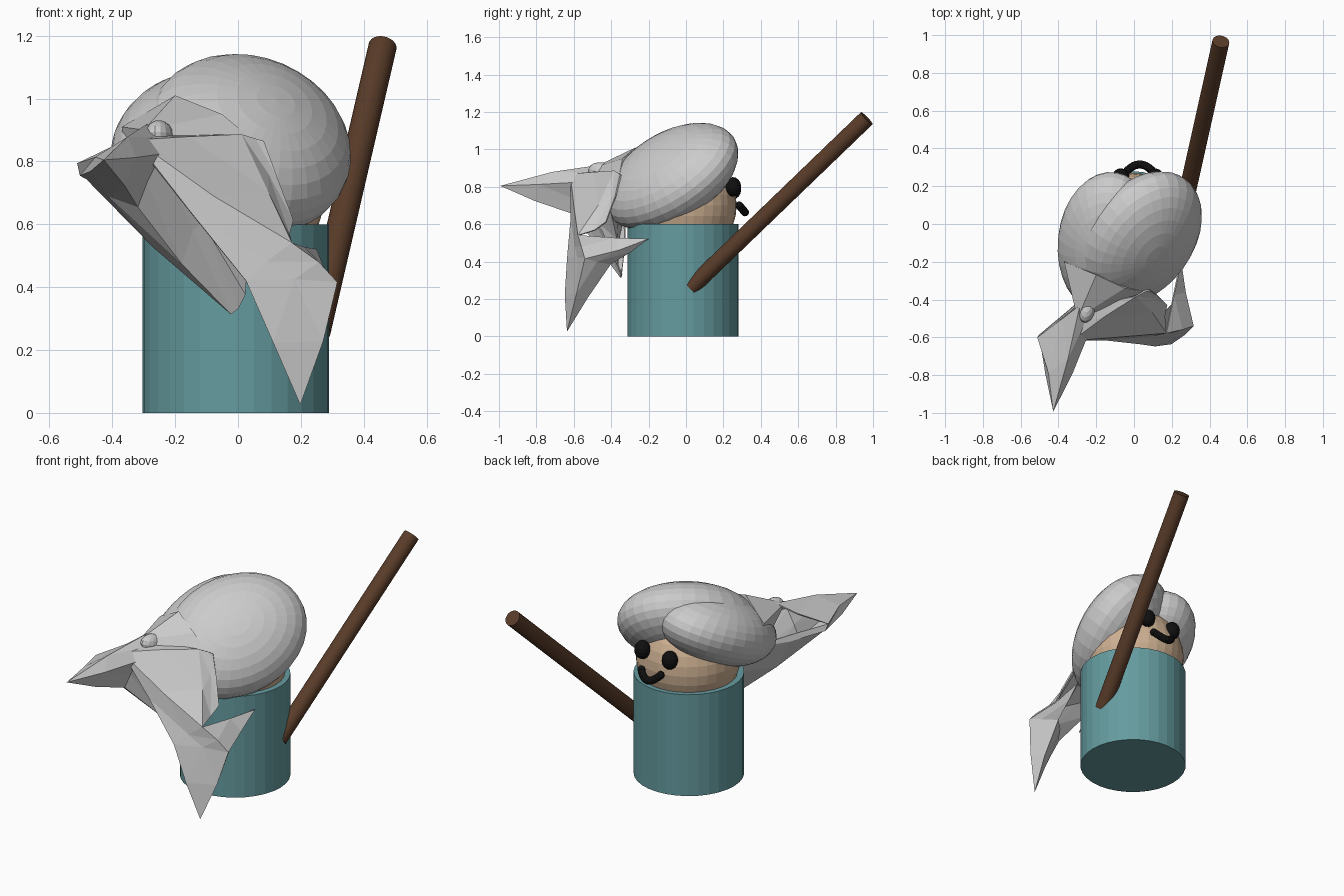
import bpy, bmesh, random
from mathutils import Vector, Matrix

if "Cube" in bpy.data.objects:
    bpy.data.objects.remove(bpy.data.objects["Cube"])

random.seed(4)


def material(name, rgb):
    m = bpy.data.materials.new(name)
    m.diffuse_color = (*rgb, 1)
    m.use_nodes = True
    m.node_tree.nodes["Principled BSDF"].inputs["Base Color"].default_value = m.diffuse_color
    return m


TEAL = material("teal", (0.13, 0.33, 0.35))
SKIN = material("skin", (0.62, 0.44, 0.29))
BLACK = material("black", (0.005, 0.005, 0.005))
WOOD = material("wood", (0.10, 0.045, 0.022))


def finish(name, bm, mat=None):
    bmesh.ops.recalc_face_normals(bm, faces=bm.faces)
    me = bpy.data.meshes.new(name)
    bm.to_mesh(me)
    bm.free()
    ob = bpy.data.objects.new(name, me)
    bpy.context.collection.objects.link(ob)
    if mat:
        me.materials.append(mat)
    return ob


def ellipsoid(name, centre, semi, u=(0, 1, 0), v=(1, 0, 0), mat=None, seg=32):
    """semi = (lateral, long, thickness); u = long axis, v = rough lateral axis"""
    u = Vector(u).normalized()
    v = Vector(v)
    v = (v - u * v.dot(u)).normalized()
    w = v.cross(u)
    rot = Matrix((v, u, w)).transposed().to_4x4()
    bm = bmesh.new()
    bmesh.ops.create_uvsphere(bm, u_segments=seg, v_segments=seg // 2, radius=1)
    bm.transform(Matrix.Translation(centre) @ rot @ Matrix.Diagonal((*semi, 1)))
    return finish(name, bm, mat)


def rod(name, a, b, r, mat, seg=32):
    a, b = Vector(a), Vector(b)
    d = b - a
    bm = bmesh.new()
    bmesh.ops.create_cone(bm, cap_ends=True, segments=seg, radius1=r, radius2=r, depth=d.length)
    rot = d.to_track_quat('Z', 'Y').to_matrix().to_4x4()
    bm.transform(Matrix.Translation((a + b) / 2) @ rot)
    return finish(name, bm, mat)


def crumpled_cloth(name, pts, tris, jitter):
    """Triangle sheet, subdivided once; new points are shaken to give creases"""
    bm = bmesh.new()
    vs = {k: bm.verts.new(p) for k, p in pts.items()}
    for t in tris:
        bm.faces.new([vs[k] for k in t])
    corners = set(bm.verts)
    bmesh.ops.subdivide_edges(bm, edges=bm.edges[:], cuts=1, use_grid_fill=True)
    for v in bm.verts:
        if v not in corners:
            v.co += Vector([random.uniform(-jitter, jitter) for _ in range(3)])
    bmesh.ops.triangulate(bm, faces=bm.faces[:])
    ob = finish(name, bm)
    mod = ob.modifiers.new("thickness", 'SOLIDIFY')
    mod.thickness = 0.008
    mod.offset = 0
    return ob


def hull(name, points):
    bm = bmesh.new()
    for p in points:
        bm.verts.new(p)
    bmesh.ops.convex_hull(bm, input=bm.verts)
    return finish(name, bm)


# Body and head (the face looks toward +y)
rod("body", (-0.007, -0.017, 0), (-0.007, -0.017, 0.6), 0.297, TEAL)
ellipsoid("head", (-0.007, -0.012, 0.70), (0.283, 0.283, 0.283), mat=SKIN)

# Eyes
for side, x, z in (("right", 0.11, 0.80), ("left", -0.07, 0.785)):
    ellipsoid("eye_" + side, (x, 0.25, z), (0.045, 0.045, 0.052), mat=BLACK, seg=16)

# Smile made of a row of beads
for i in range(13):
    t = i / 6 - 1
    ellipsoid("mouth_bead", (0.03 + 0.063 * t, 0.315 - 0.03 * t * t, 0.664 + 0.036 * t * t),
              (0.022, 0.022, 0.022), mat=BLACK, seg=12)

# Staff, its lower end sunk in the body
rod("staff", (0.25, 0.025, 0.26), (0.46, 0.966, 1.166), 0.045, WOOD)

# Headscarf: two overlapping tilted lobes
ellipsoid("scarf_lobe_right", (0.033, -0.077, 0.855), (0.33, 0.41, 0.20),
          (0.45, 0.82, 0.36), (0.8, -0.3, -0.75))
ellipsoid("scarf_lobe_left", (-0.14, -0.10, 0.855), (0.265, 0.40, 0.19),
          (0.10, 0.9, 0.38), (0.9, 0.0, 0.16))

# Gathered cloth drawn from the lobes to the knot
hull("scarf_gather", ((-0.37, -0.2, 0.91), (-0.2, -0.27, 1.01), (-0.05, -0.34, 0.95),
                      (0.08, -0.36, 0.84), (0.1, -0.30, 0.66), (-0.12, -0.30, 0.63),
                      (-0.36, -0.18, 0.74), (-0.3, -0.5, 0.9), (-0.24, -0.48, 0.84)))
ellipsoid("knot", (-0.25, -0.45, 0.88), (0.045, 0.075, 0.05), (0.2, 1, -0.2), seg=16)

# Left tail: points straight back, with a flap hanging to the body
crumpled_cloth("scarf_tail_left", {
    "knot": (-0.28, -0.42, 0.92), "edge": (-0.5, -0.59, 0.795), "low": (-0.49, -0.60, 0.74),
    "tip": (-0.42, -0.99, 0.81), "inner": (-0.24, -0.58, 0.83), "under": (-0.33, -0.61, 0.65),
    "hang": (-0.03, -0.34, 0.32), "hem": (0.02, -0.37, 0.37), "drape": (0.04, -0.39, 0.66),
    "root": (-0.2, -0.33, 0.68)},
    [("knot", "edge", "tip"), ("knot", "tip", "inner"), ("edge", "low", "tip"),
     ("low", "under", "tip"), ("under", "inner", "tip"), ("low", "hang", "under"),
     ("under", "hang", "inner"), ("edge", "root", "low"), ("low", "root", "hang"),
     ("hang", "hem", "inner"), ("hem", "drape", "inner"), ("hem", "root", "drape")], 0.012)

# Right tail: a strip sweeping down to the side with a drooping point
crumpled_cloth("scarf_tail_right", {
    "knot": (-0.32, -0.61, 0.86), "back": (-0.27, -0.45, 0.88), "mid": (0.0, -0.38, 0.89),
    "top": (0.09, -0.34, 0.87), "fall": (0.17, -0.42, 0.62), "strip": (0.17, -0.57, 0.53),
    "corner": (0.32, -0.54, 0.41), "tip": (0.2, -0.645, 0.03), "bend": (0.03, -0.63, 0.43),
    "inner": (0.22, -0.40, 0.38), "flick": (0.24, -0.2, 0.53)},
    [("knot", "bend", "strip"), ("strip", "bend", "corner"), ("bend", "tip", "corner"),
     ("knot", "mid", "back"), ("knot", "strip", "mid"), ("mid", "strip", "fall"),
     ("mid", "fall", "top"), ("strip", "corner", "flick"), ("corner", "inner", "flick"),
     ("corner", "tip", "inner"), ("bend", "inner", "tip")], 0.01)
